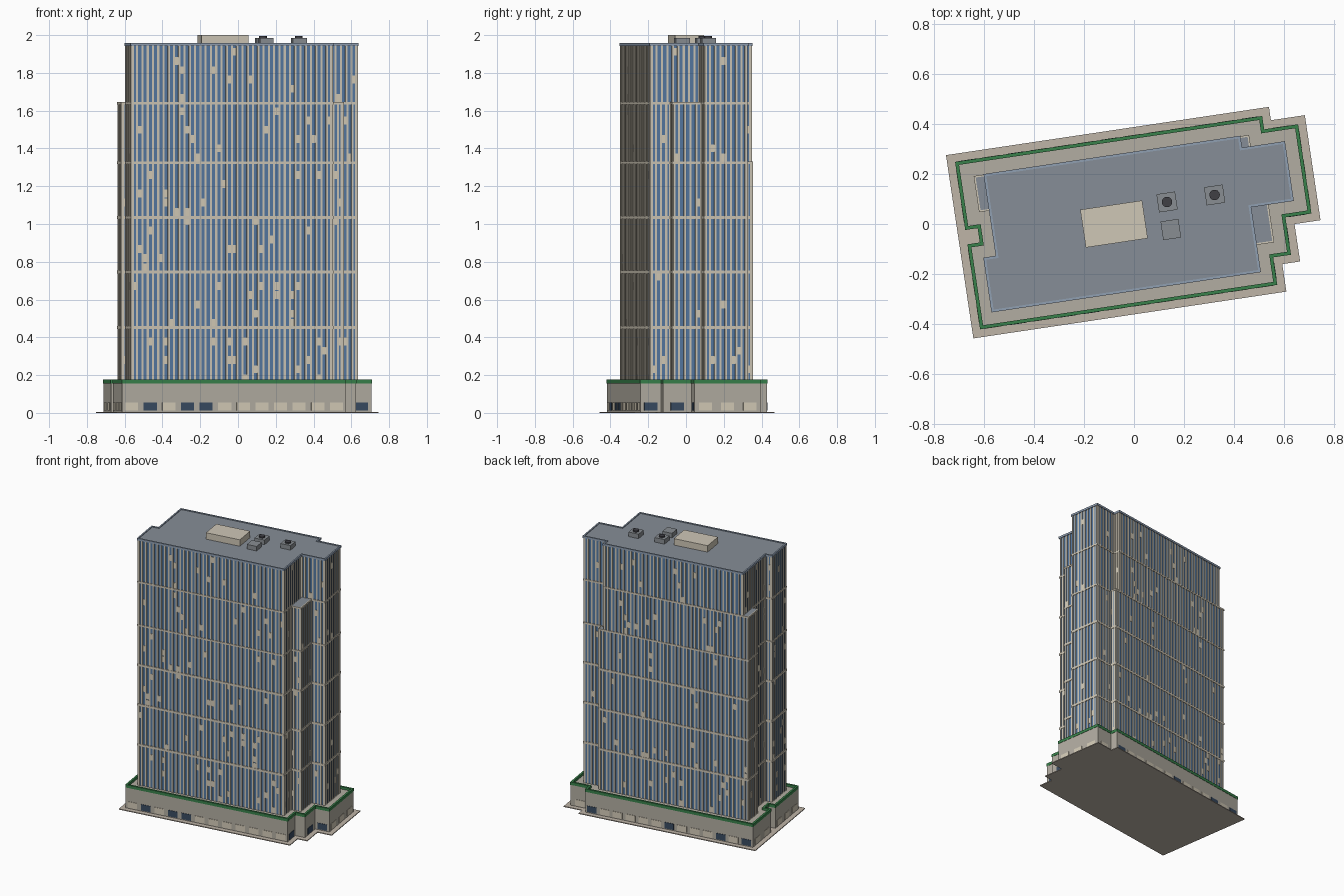
import bpy, bmesh, math, random
from mathutils import Vector, Matrix

if "Cube" in bpy.data.objects:
    bpy.data.objects.remove(bpy.data.objects["Cube"])

random.seed(4)
ROT = Matrix.Rotation(math.radians(8.5), 4, 'Z')


def mat(name, rgb):
    m = bpy.data.materials.new(name)
    m.diffuse_color = (*rgb, 1)
    m.use_nodes = True
    m.node_tree.nodes["Principled BSDF"].inputs["Base Color"].default_value = m.diffuse_color
    return m


GLASS = mat("blue_glass", (0.09, 0.19, 0.36))
STONE = mat("pale_stone", (0.62, 0.57, 0.47))
LIT = mat("lit_window", (0.66, 0.60, 0.48))
WALL = mat("podium_stone", (0.45, 0.42, 0.36))
PAVE = mat("paving", (0.52, 0.46, 0.39))
GREEN = mat("hedge_green", (0.04, 0.22, 0.07))
ROOF = mat("roof_grey", (0.24, 0.27, 0.31))
CAP = mat("cap_blue_grey", (0.28, 0.35, 0.45))
DARK = mat("dark_glass", (0.04, 0.07, 0.12))
METAL = mat("unit_grey", (0.25, 0.27, 0.29))
FAN = mat("fan_dark", (0.05, 0.05, 0.06))


def finish(name, bm, material):
    bm.transform(ROT)
    bmesh.ops.recalc_face_normals(bm, faces=bm.faces)
    me = bpy.data.meshes.new(name)
    bm.to_mesh(me)
    bm.free()
    me.materials.append(material)
    ob = bpy.data.objects.new(name, me)
    bpy.context.collection.objects.link(ob)
    return ob


def edges(pts):
    # start point, direction, outward normal and length of each side
    for i, p in enumerate(pts):
        a, b = Vector(p), Vector(pts[(i + 1) % len(pts)])
        d = (b - a).normalized()
        yield a, d, Vector((d.y, -d.x)), (b - a).length


def offset(pts, dist):
    # right-angled outline moved outward
    n = [e[2] for e in edges(pts)]
    return [tuple(Vector(p) + (n[i - 1] + n[i]) * dist) for i, p in enumerate(pts)]


def prism(name, pts, z0, z1, material):
    bm = bmesh.new()
    f = bm.faces.new([bm.verts.new((x, y, z0)) for x, y in pts])
    r = bmesh.ops.extrude_face_region(bm, geom=[f])
    vs = [g for g in r["geom"] if isinstance(g, bmesh.types.BMVert)]
    bmesh.ops.translate(bm, verts=vs, vec=(0, 0, z1 - z0))
    return finish(name, bm, material)


def ring(name, pts, width, z0, z1, material):
    bm = bmesh.new()
    inner = offset(pts, -width)
    loops = [[bm.verts.new((x, y, z)) for x, y in p]
             for p, z in ((pts, z0), (pts, z1), (inner, z1), (inner, z0))]
    n = len(pts)
    for k in range(4):
        a, b = loops[k], loops[(k + 1) % 4]
        for i in range(n):
            j = (i + 1) % n
            bm.faces.new((a[i], a[j], b[j], b[i]))
    return finish(name, bm, material)


def add_box(bm, c, d, n, w, depth, z0, z1):
    # box centred on wall point c, sticking out by depth
    m = Matrix(((d.x * w, n.x * depth * 2, 0, c.x), (d.y * w, n.y * depth * 2, 0, c.y),
                (0, 0, z1 - z0, (z0 + z1) / 2), (0, 0, 0, 1)))
    bmesh.ops.create_cube(bm, size=1, matrix=m)


# Podium and paving
podium = [(-.668, -.323), (.528, -.323), (.528, -.212), (.60, -.212), (.60, -.061), (.705, -.061),
          (.705, .295), (.568, .295), (.568, .349), (-.668, .349),
          (-.668, .078), (-.618, .078), (-.618, .016), (-.668, .016)]
prism("paving_slab", offset(podium[:10], .034), 0, .006, PAVE)
prism("podium", podium, .006, .158, WALL)
ring("podium_hedge", offset(podium, .002), .014, .155, .176, GREEN)

# Street level shop windows
light, dark = bmesh.new(), bmesh.new()
for a, d, n, length in edges(podium):
    if length < .1:
        continue
    count = max(1, int(length / .092))
    for k in range(count):
        c = a + d * (length * (k + .5) / count)
        add_box(dark if random.random() < .22 else light, c, d, n, .07, .003, .012, .056)
finish("shop_windows_light", light, LIT)
finish("shop_windows_dark", dark, DARK)

# Tower outlines: each lower tier adds side bays
right_bay = [(.47, -.154), (.542, -.154), (.542, 0)]
left_bay = [(-.604, .283), (-.604, .139), (-.562, .139)]
head, east = [(-.612, -.262), (.47, -.262)], [(.642, 0), (.642, .235)]
tail = [(-.562, -.047), (-.612, -.047)]
top = head + [(.47, 0)] + east + [(.469, .235), (.469, .283), (-.562, .283)] + tail
mid = head + right_bay + east + [(.469, .235), (.469, .283)] + left_bay + tail
low = head + right_bay + east + [(.506, .235), (.506, .283)] + left_bay + tail
tiers = [("lower", low, .155, 1.325), ("middle", mid, 1.325, 1.64), ("upper", top, 1.64, 1.95)]

PITCH, FIN, FLOOR = .028, .011, .049
for label, pts, z0, z1 in tiers:
    wall = offset(pts, -.005)
    prism(label + "_tower_glass", wall, z0, z1 - .002, GLASS)
    prism(label + "_tier_roof", offset(pts, -.001), z1 - .004, z1 + .003, ROOF)
    fins, lit = bmesh.new(), bmesh.new()
    for a, d, n, length in edges(wall):
        count = max(1, round(length / PITCH))
        step = length / count
        for k in range(count + 1):
            s = min(max(k * step, FIN / 2), length - FIN / 2)
            add_box(fins, a + d * s, d, n, FIN, .005, z0, z1 - .004)
        for k in range(count):
            for f in range(int((z1 - z0) / FLOOR)):
                if random.random() < .045:
                    z = z0 + f * FLOOR + .006
                    add_box(lit, a + d * (k + .5) * step, d, n, step - FIN, .003, z, z + .042)
    finish(label + "_mullions", fins, STONE)
    finish(label + "_lit_windows", lit, LIT)

# Horizontal floor bands
for i, z in enumerate((.453, .745, 1.035)):
    ring(f"floor_band_{i + 1}", offset(low, .001), .007, z - .008, z + .008, STONE)
ring("floor_band_4", offset(low, .001), .007, 1.318, 1.33, STONE)
ring("floor_band_5", offset(mid, .001), .007, 1.633, 1.645, STONE)
ring("roof_parapet", offset(top, .003), .010, 1.943, 1.958, CAP)


# Rooftop equipment, placed in view coordinates
def roof_box(name, x, y, w, h, z1, material):
    c = ROT.inverted() @ Vector((x, y, 0))
    bm = bmesh.new()
    add_box(bm, c.xy, Vector((1, 0)), Vector((0, 1)), w, h / 2, 1.95, z1)
    finish(name, bm, material)
    return c


roof_box("penthouse", -.08, 0, .25, .153, 2.0, STONE)
roof_box("plain_unit", .147, -.022, .072, .075, 1.986, METAL)
for i, (x, y) in enumerate(((.132, .088), (.322, .116))):
    c = roof_box(f"fan_unit_{i + 1}", x, y, .075, .073, 1.986, METAL)
    bm = bmesh.new()
    bmesh.ops.create_cone(bm, cap_ends=True, segments=16, radius1=.021, radius2=.021, depth=.01,
                          matrix=Matrix.Translation((c.x, c.y, 1.991)))
    finish(f"fan_{i + 1}", bm, FAN)
